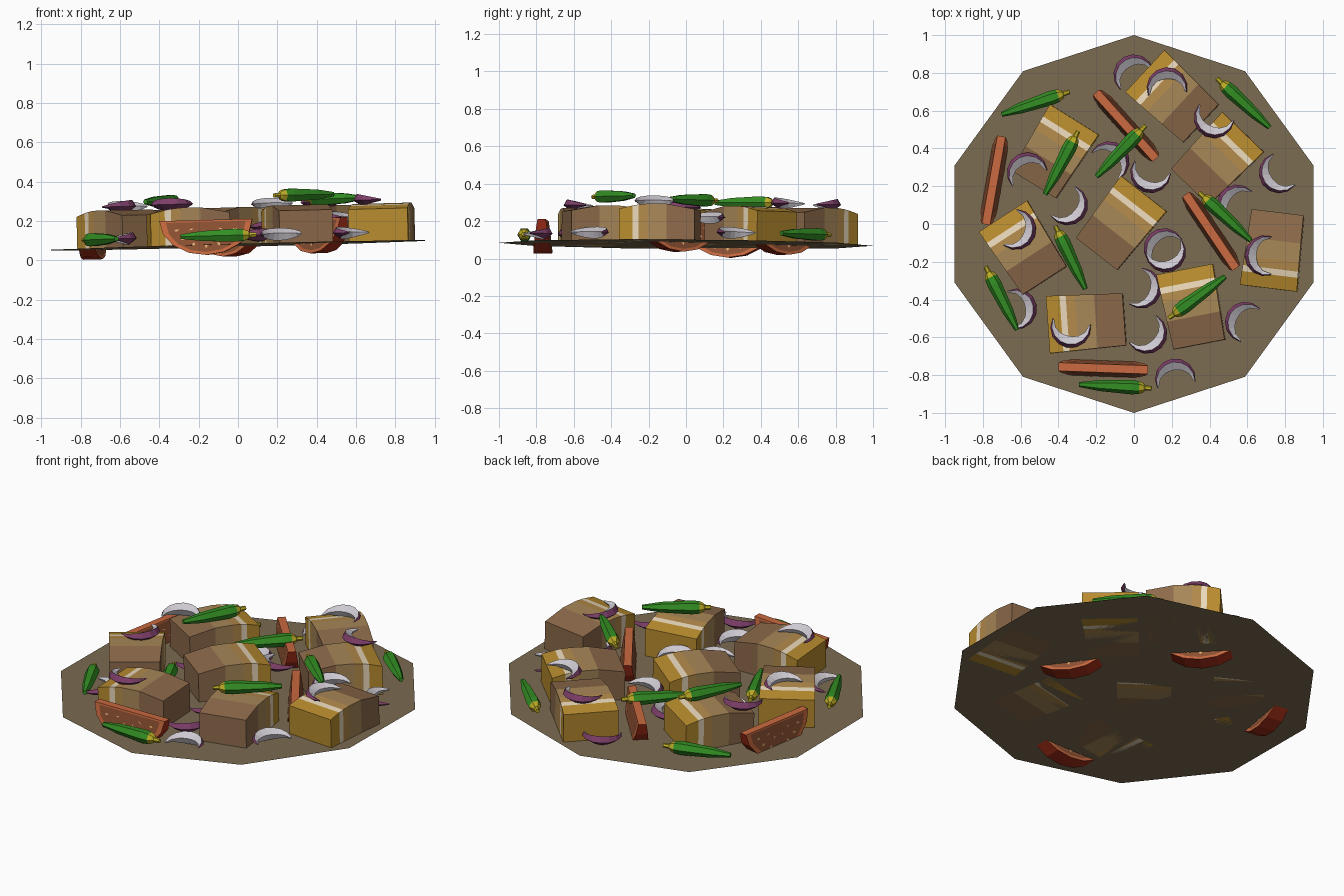
import bpy, math
from mathutils import Matrix, Vector
from math import sin, cos, pi, radians, atan2, degrees

if "Cube" in bpy.data.objects:
    bpy.data.objects.remove(bpy.data.objects["Cube"])


def mat(name, r, g, b):
    m = bpy.data.materials.new(name)
    lin = [(c / 255) ** 2.2 for c in (r, g, b)]
    m.diffuse_color = (*lin, 1)
    m.use_nodes = True
    m.node_tree.nodes["Principled BSDF"].inputs["Base Color"].default_value = m.diffuse_color
    return m


SAUCE = mat("sauce", 122, 107, 82)
GOLD, STRIPE = mat("gold", 182, 138, 50), mat("stripe", 232, 214, 184)
TAN, LIGHT, BROWN = mat("tan", 176, 136, 76), mat("light", 166, 134, 88), mat("brown", 140, 106, 76)
GREEN, YELLOW = mat("green", 54, 140, 40), mat("yellow", 186, 170, 42)
PURPLE, PALE = mat("purple", 125, 65, 105), mat("pale", 205, 200, 208)
SKIN, RIM = mat("skin", 165, 50, 30), mat("rim", 200, 105, 65)
FLESH, SEED = mat("flesh", 140, 82, 54), mat("seed", 225, 180, 120)

# everything lies on a slightly tilted plane
NORMAL = Vector((-0.026, 0.008, 1)).normalized()
TILT = Matrix.Translation((0, 0, 0.076)) @ Vector((0, 0, 1)).rotation_difference(NORMAL).to_matrix().to_4x4()


def place(x, y, z=0, angle=0):
    return TILT @ Matrix.Translation((x, y, z)) @ Matrix.Rotation(radians(angle), 4, 'Z')


def make(name, verts, faces, mats, idx, matrix):
    me = bpy.data.meshes.new(name)
    me.from_pydata([matrix @ Vector(v) for v in verts], [], faces)
    for m in mats:
        me.materials.append(m)
    for p, i in zip(me.polygons, idx):
        p.material_index = i
    ob = bpy.data.objects.new(name, me)
    bpy.context.collection.objects.link(ob)
    return ob


def loft(name, rings, mats, pick, matrix):
    """Skin equal rings; pick(station, side) gives the material slot."""
    n, verts, faces, idx = len(rings[0]), [v for r in rings for v in r], [], []
    for s in range(len(rings) - 1):
        for k in range(n):
            a, b = s * n + k, s * n + (k + 1) % n
            faces.append((a, b, b + n, a + n))
            idx.append(pick(s, k))
    faces += [tuple(reversed(range(n))), tuple(range(len(verts) - n, len(verts)))]
    idx += [pick(0, 0), pick(len(rings) - 2, 0)]
    return make(name, verts, faces, mats, idx, matrix)


# sauce disc, ten sides
make("sauce_disc", [(cos(pi / 2 + i * pi / 5), sin(pi / 2 + i * pi / 5), 0) for i in range(10)],
     [tuple(range(10))], [SAUCE], [0], TILT)


# banded chunks with an arched top
def chunk(i, x, y, angle):
    rings = []
    for u in (0, .18, .26, .38, .63, 1):
        px, w = (u - .5) * .405, .152 - .014 * u
        h = .165 + .03 * (1 - (2 * u - 1) ** 2)
        rings.append([(px, -w, 0), (px, w, 0), (px, w, h), (px, -w, h)])
    # ring order runs y then z, so faces point outward
    loft(f"banded_chunk_{i}", rings, [GOLD, STRIPE, TAN, LIGHT, BROWN], lambda s, k: s, place(x, y, 0, angle))


for i, c in enumerate([(.21, .67, -43), (.44, .34, -134), (-.42, .38, -122), (-.07, 0, -128),
                       (-.58, -.13, -57), (-.25, -.52, 4), (.31, -.44, -79), (.74, -.14, 83)]):
    chunk(i + 1, *c)


# tapered six-sided pods, tip to cap
def pod(i, x0, y0, x1, y1, z):
    length = math.hypot(x1 - x0, y1 - y0)
    rings = [[(t * length, r * cos(k * pi / 3), r * sin(k * pi / 3)) for k in range(6)]
             for t, r in ((0, .013), (.28, .029), (.72, .038), (.83, .034), (.89, .024), (.91, .014), (1, .012))]
    loft(f"green_pod_{i}", rings, [GREEN, YELLOW], lambda s, k: int(s > 2),
         place(x0, y0, z, degrees(atan2(y1 - y0, x1 - x0))))


for i, p in enumerate([(-.70, .58, -.34, .70, .045), (.72, .51, .44, .77, .045), (-.465, .155, -.29, .49, .235),
                       (-.195, .25, .065, .52, .13), (.625, -.09, .35, .165, .225), (-.255, -.345, -.415, -.01, .06),
                       (-.617, -.56, -.785, -.225, .045), (.49, -.28, .19, -.50, .245),
                       (-.29, -.85, .095, -.87, .045)]):
    pod(i + 1, *p)


# crescent onion slices, convex side along +x
def onion(i, x, y, angle, z):
    rings = []
    for s in range(9):
        a = radians(-108 + 27 * s)
        f = max(sin(pi * s / 8), .08) ** .8
        w, h, R = .062 * f, .032 * f, .108
        sec = ((R, 0), (R - .3 * w, h), (R - w, .2 * h), (R - .7 * w, -h))
        rings.append([(r * cos(a), r * sin(a), q) for r, q in reversed(sec)])
    loft(f"onion_slice_{i}", rings, [PURPLE, PALE], lambda s, k: int(k in (0, 1)), place(x, y, z, angle))


LOW, TOP = .045, .212
for i, o in enumerate([(0, .79, 120, LOW), (.18, .72, 95, TOP), (.43, .56, -115, TOP), (.77, .27, 215, LOW),
                       (-.56, .27, 115, TOP), (-.35, .10, -40, LOW), (-.13, .33, 45, LOW), (.09, .27, -110, .09),
                       (.55, .10, 150, .13), (.16, -.13, 135, LOW), (.17, -.15, -70, .09), (-.62, -.03, -20, TOP),
                       (.04, -.34, -20, LOW), (-.62, -.45, 10, LOW), (-.33, -.55, -100, TOP), (.07, -.58, -45, LOW),
                       (.70, -.17, 180, TOP), (.59, -.52, 150, LOW), (.22, -.82, 100, LOW)]):
    onion(i + 1, *o)


# half-round tomato wedges standing on edge, sunk through the sauce
def tomato(i, x, y, angle):
    N, half, depth, top = 9, .237, .178, .127

    def pt(a, scale, side, lift=0, shift=0):
        d = depth * scale * sin(a) + shift
        return (-half * scale * cos(a), side * (.022 + .028 * d / depth + lift), top - d)

    arc = [pi * k / (N - 1) for k in range(N)]
    verts, faces, idx = [], [], []
    for side in (-1, 1):
        verts += [pt(a, 1, side) for a in arc] + [pt(a, .86, side, 0, .01) for a in arc]

    def add(f, m):
        faces.append(tuple(f))
        idx.append(m)

    B = 2 * N
    for k in range(N - 1):
        add((k, k + 1, B + k + 1, B + k), 0)
        add((k + 1, k, N + k, N + k + 1), 1)
        add((B + k, B + k + 1, B + N + k + 1, B + N + k), 1)
    add(range(N, 2 * N), 2)
    add(reversed(range(B + N, B + 2 * N)), 2)
    add((0, N, 2 * N - 1, N - 1), 1)
    add((B + N - 1, B + 2 * N - 1, B + N, B), 1)
    add((0, N - 1, B + N - 1, B), 1)
    # seeds on both cut faces
    for side in (-1, 1):
        for scale, count in ((.66, 7), (.36, 4)):
            for k in range(count):
                a = pi * (k + .7) / (count + .4)
                n = len(verts)
                verts += [pt(a, scale - .06, side, .002, .015), pt(a + .05, scale, side, .002, .015),
                          pt(a, scale + .06, side, .002, .015), pt(a - .05, scale, side, .002, .015)]
                add(range(n, n + 4) if side > 0 else reversed(range(n, n + 4)), 3)
    make(f"tomato_wedge_{i}", verts, faces, [SKIN, RIM, FLESH, SEED], idx, place(x, y, 0, angle))


for i, t in enumerate([(-.16, -.765, -2), (-.74, .23, 80), (-.04, .52, -48), (.41, -.04, -56)]):
    tomato(i + 1, *t)
